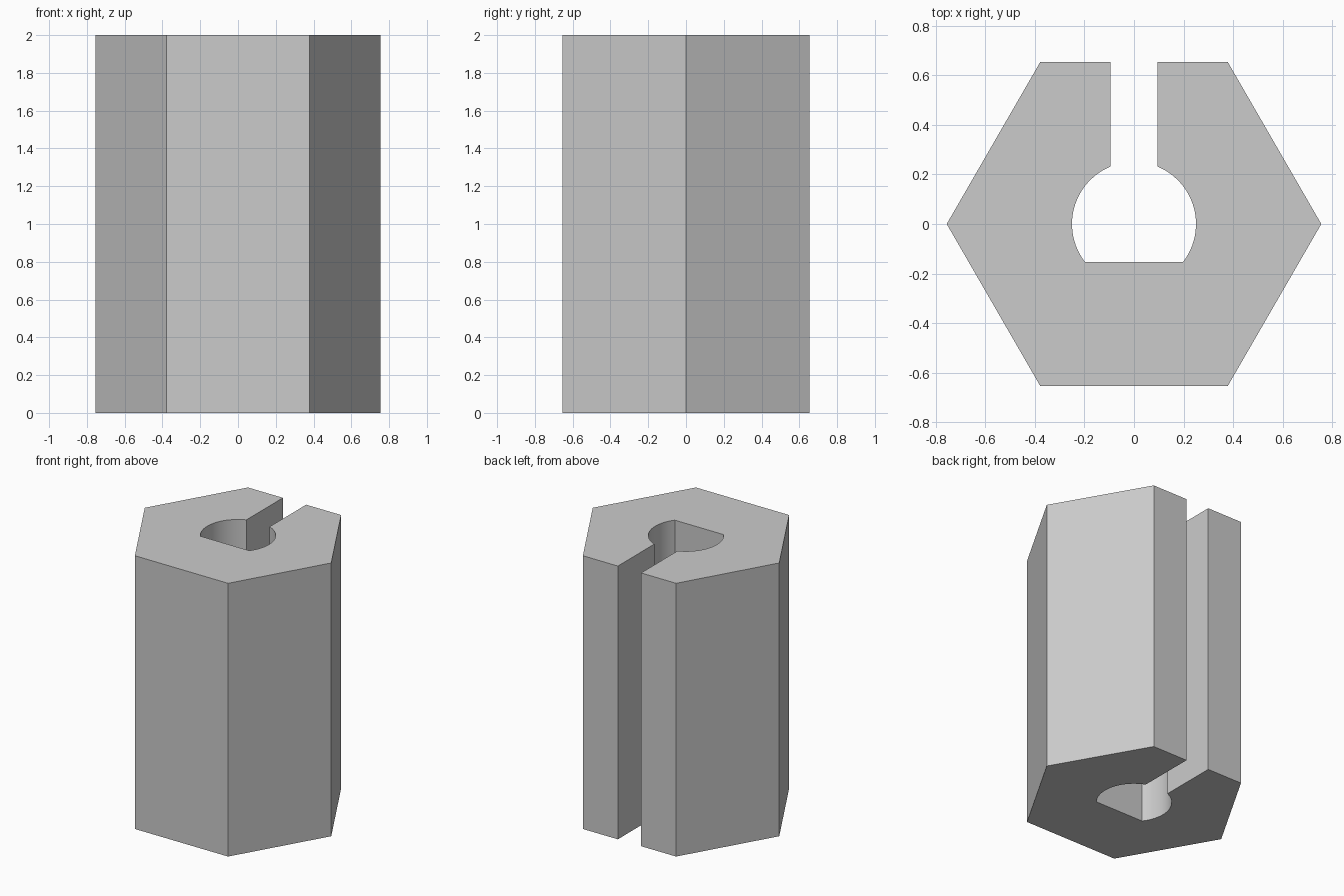
import bpy
import bmesh
from math import acos, asin, cos, sin, pi, radians

cube = bpy.data.objects.get("Cube")
if cube:
    bpy.data.objects.remove(cube, do_unlink=True)

HEIGHT = 2.0
HEX_R = 0.755       # centre to corner
BORE_R = 0.25
FLAT_Y = -0.153     # flat side of the D-shaped bore
SLOT = 0.094        # half width of the slot
STEPS = 24          # segments per bore arc


def polar(radius, angle):
    return (radius * cos(angle), radius * sin(angle))


# Cross-section: hexagon outline, then the slot and the D-shaped bore
back_y = HEX_R * cos(pi / 6)
outer = [polar(HEX_R, radians(a)) for a in range(120, 421, 60)]
start, end = acos(SLOT / BORE_R), asin(FLAT_Y / BORE_R)
arc = [polar(BORE_R, start + (end - start) * i / STEPS) for i in range(STEPS + 1)]
mirrored_arc = [(-x, y) for x, y in reversed(arc)]
profile = [(-SLOT, back_y)] + outer + [(SLOT, back_y)] + arc + mirrored_arc

# Extrude the cross-section to full height
bm = bmesh.new()
base = bm.faces.new([bm.verts.new((x, y, 0)) for x, y in profile])
result = bmesh.ops.extrude_face_region(bm, geom=[base], use_keep_orig=True)
top_verts = [v for v in result["geom"] if isinstance(v, bmesh.types.BMVert)]
bmesh.ops.translate(bm, verts=top_verts, vec=(0, 0, HEIGHT))
bmesh.ops.recalc_face_normals(bm, faces=bm.faces)
mesh = bpy.data.meshes.new("slotted_hex_sleeve")
bm.to_mesh(mesh)
bm.free()
sleeve = bpy.data.objects.new("slotted_hex_sleeve", mesh)
bpy.context.collection.objects.link(sleeve)

# Plain grey
grey = bpy.data.materials.new("plain_grey")
grey.use_nodes = True
colour = (0.6, 0.6, 0.6, 1)
grey.diffuse_color = colour
grey.node_tree.nodes["Principled BSDF"].inputs["Base Color"].default_value = colour
mesh.materials.append(grey)

# Smooth bore, sharp corners
bpy.ops.object.select_all(action="DESELECT")
sleeve.select_set(True)
bpy.context.view_layer.objects.active = sleeve
bpy.ops.object.shade_smooth_by_angle(angle=radians(30))
